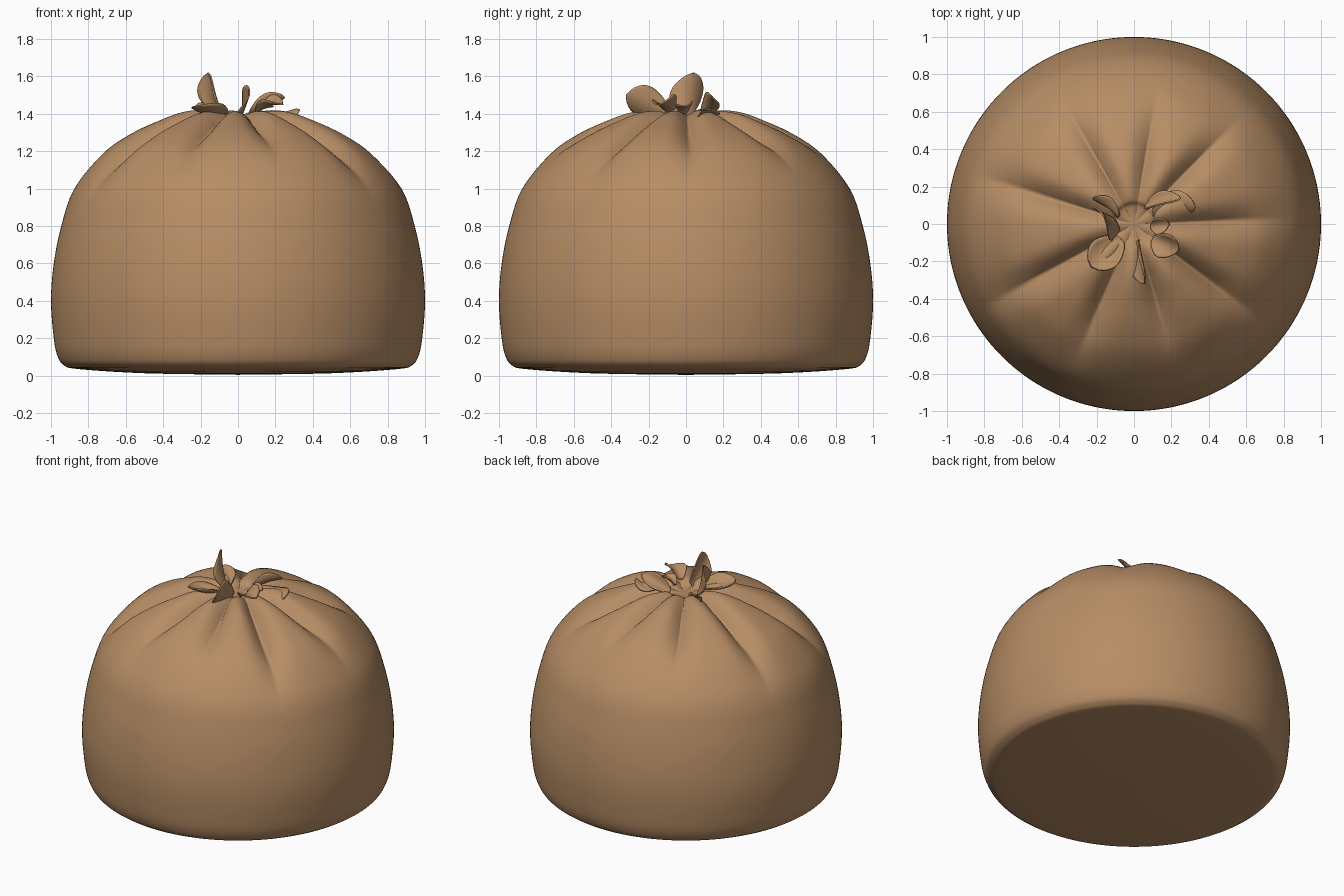
import bpy, math
from mathutils import Vector

if "Cube" in bpy.data.objects:
    bpy.data.objects.remove(bpy.data.objects["Cube"])

cloth = bpy.data.materials.new("brown cloth")
cloth.diffuse_color = (0.47, 0.265, 0.13, 1)
cloth.use_nodes = True
cloth.node_tree.nodes["Principled BSDF"].inputs["Base Color"].default_value = cloth.diffuse_color


def make_object(name, verts, faces):
    mesh = bpy.data.meshes.new(name)
    mesh.from_pydata(verts, [], faces)
    mesh.materials.append(cloth)
    mesh.polygons.foreach_set("use_smooth", [True] * len(faces))
    mesh.update()
    obj = bpy.data.objects.new(name, mesh)
    bpy.context.collection.objects.link(obj)
    return obj


def catmull(points, steps):
    pts = [points[0]] + points + [points[-1]]
    out = []
    for i in range(1, len(pts) - 2):
        p0, p1, p2, p3 = (Vector(p) for p in pts[i - 1:i + 3])
        for k in range(steps):
            t = k / steps
            out.append(0.5 * (2 * p1 + (p2 - p0) * t + (2 * p0 - 5 * p1 + 4 * p2 - p3) * t * t
                              + (3 * p1 - p0 - 3 * p2 + p3) * t ** 3))
    return out + [Vector(points[-1])]


# Sack body: outline (radius, height) from the underside centre to the gathered top
OUTLINE = [(0.01, 0.005), (0.5, 0.013), (0.85, 0.035), (0.93, 0.055), (0.965, 0.105), (0.985, 0.2),
           (1.0, 0.4), (0.985, 0.6), (0.945, 0.8), (0.875, 1.0), (0.72, 1.19), (0.57, 1.295),
           (0.42, 1.365), (0.3, 1.41), (0.2, 1.425), (0.13, 1.42), (0.095, 1.395), (0.01, 1.385)]
# Pleats: (angle in degrees, depth, outer reach)
PLEATS = [(2, 0.09, 0.9), (45, 0.10, 0.85), (80, 0.08, 0.8), (120, 0.09, 0.85), (163, 0.10, 0.95),
          (209, 0.11, 0.97), (247, 0.10, 0.88), (286, 0.09, 0.82), (323, 0.11, 0.95)]


def pleat_drop(radius, height, angle):
    if height < 0.6:
        return 0
    drop = 0
    for deg, depth, reach in PLEATS:
        diff = abs((angle - math.radians(deg) + math.pi) % (2 * math.pi) - math.pi)
        arc = diff * radius
        ramp = min(1, max(0, (reach - radius) / 0.45))
        ramp = ramp * ramp * (3 - 2 * ramp) * min(1, radius / 0.3)
        width = 0.03 + 0.09 * min(1, radius)
        drop += depth * ramp * (0.55 * math.exp(-(arc / width) ** 2) + 0.45 * math.exp(-arc / (0.4 * width)))
    return drop


SEG = 288
rings = catmull(OUTLINE, 5)
verts, faces = [], []
for r, z in rings:
    for s in range(SEG):
        a = 2 * math.pi * s / SEG
        d = pleat_drop(r, z, a)
        rr = r - d * 0.7 * r
        verts.append((rr * math.cos(a), rr * math.sin(a), z - d * 0.8))
for i in range(len(rings) - 1):
    for s in range(SEG):
        n = (s + 1) % SEG
        faces.append((i * SEG + s, i * SEG + n, (i + 1) * SEG + n, (i + 1) * SEG + s))
faces.append(tuple(reversed(range(SEG))))
faces.append(tuple(range((len(rings) - 1) * SEG, len(rings) * SEG)))
make_object("sack_body", verts, faces)


# Gathered cloth flaps: cupped leaf shapes from a base point to a tip
def flap(name, base, tip, side, half_width, cup, bend):
    base, tip, side = Vector(base), Vector(tip), Vector(side).normalized()
    normal = (tip - base).cross(side).normalized()
    nu, nv = 16, 10
    verts, faces = [], []
    for i in range(nu + 1):
        u = i / nu
        w = half_width * (0.3 * (1 - u) + math.sin(math.pi * min(1, u ** 1.3)) ** 0.6)
        for j in range(nv + 1):
            v = 2 * j / nv - 1
            off = cup * v * v * math.sin(math.pi * u) + bend * math.sin(math.pi * u)
            verts.append(base.lerp(tip, u) + side * w * v + normal * off)
    for i in range(nu):
        for j in range(nv):
            k = i * (nv + 1) + j
            faces.append((k, k + 1, k + nv + 2, k + nv + 1))
    obj = make_object(name, verts, faces)
    solid = obj.modifiers.new("thickness", "SOLIDIFY")
    solid.thickness = 0.008
    solid.offset = 0


FLAPS = [
    ("tall_flap", (-0.09, 0.0, 1.39), (-0.16, 0.04, 1.62), (-0.45, 0.9, 0), 0.085, 0.04, 0.01),
    ("left_flap", (-0.07, -0.08, 1.40), (-0.23, -0.23, 1.44), (0.7, -0.7, 0.15), 0.08, 0.04, -0.02),
    ("left_back_flap", (-0.08, 0.04, 1.40), (-0.22, 0.14, 1.45), (0.3, 0.4, 0.8), 0.04, 0.03, 0.01),
    ("front_flap", (0.02, -0.09, 1.39), (0.06, -0.32, 1.50), (0.3, 0.3, 0.9), 0.08, 0.04, 0.0),
    ("front_right_flap", (0.10, -0.08, 1.41), (0.24, -0.14, 1.45), (0.4, 0.8, 0.2), 0.06, 0.04, 0.02),
    ("right_flap", (0.10, 0.06, 1.41), (0.33, 0.09, 1.42), (0.0, 0.8, 0.5), 0.07, -0.04, -0.03),
    ("right_inner_flap", (0.06, 0.09, 1.40), (0.25, 0.14, 1.49), (0.0, 0.6, -0.6), 0.045, 0.03, 0.01),
    ("right_low_flap", (0.09, -0.01, 1.40), (0.19, 0.0, 1.44), (0.0, 1.0, 0.2), 0.04, 0.03, 0.01),
]
for f in FLAPS:
    flap(*f)
